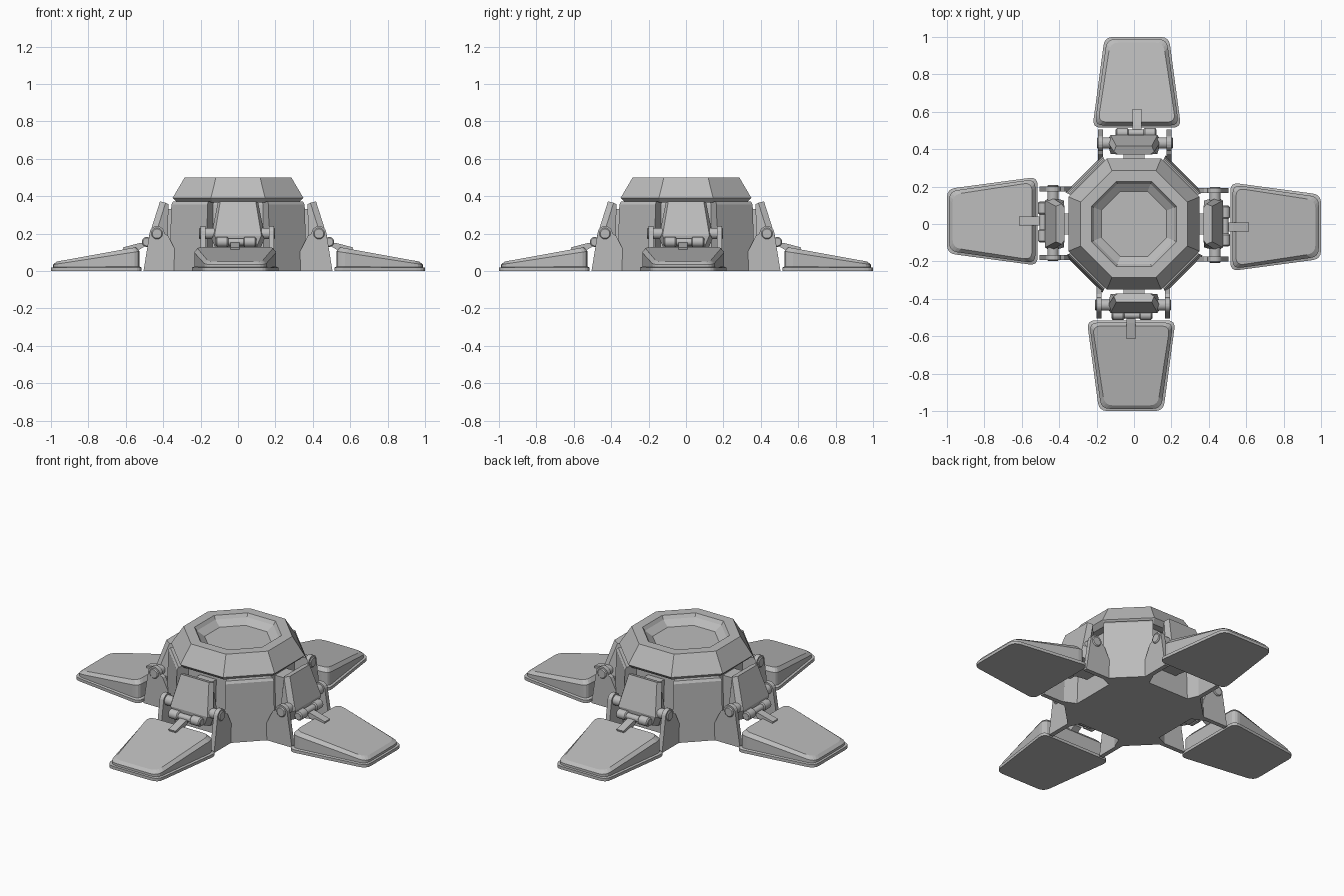
import bpy
import bmesh
from math import radians, cos, sin, pi
from mathutils import Matrix, Vector

cube = bpy.data.objects.get("Cube")
if cube:
    bpy.data.objects.remove(cube, do_unlink=True)

grey = bpy.data.materials.new("plain grey metal")
grey.use_nodes = True
COLOUR = (0.5, 0.5, 0.5, 1)
grey.diffuse_color = COLOUR
grey.node_tree.nodes["Principled BSDF"].inputs["Base Color"].default_value = COLOUR


def finish(name, bm, turn=0, bevel=0, smooth=False):
    """Turn the mesh about z and make an object of it."""
    bmesh.ops.recalc_face_normals(bm, faces=bm.faces)
    bm.transform(Matrix.Rotation(radians(turn), 4, 'Z'))
    mesh = bpy.data.meshes.new(name)
    bm.to_mesh(mesh)
    bm.free()
    mesh.materials.append(grey)
    obj = bpy.data.objects.new(name, mesh)
    bpy.context.collection.objects.link(obj)
    if bevel:
        mod = obj.modifiers.new("edge", 'BEVEL')
        mod.width = bevel
        mod.segments = 1
    if smooth:
        bpy.ops.object.select_all(action='DESELECT')
        obj.select_set(True)
        bpy.context.view_layer.objects.active = obj
        bpy.ops.object.shade_smooth_by_angle(angle=radians(35))
    return obj


def loft(rings):
    """Skin a stack of equal rings and cap both ends."""
    bm = bmesh.new()
    loops = [[bm.verts.new(p) for p in ring] for ring in rings]
    n = len(loops[0])
    for low, high in zip(loops, loops[1:]):
        for i in range(n):
            j = (i + 1) % n
            bm.faces.new((low[i], low[j], high[j], high[i]))
    bm.faces.new(loops[0][::-1])
    bm.faces.new(loops[-1])
    return bm


def octagon(apothem, z):
    r = apothem / cos(pi / 8)
    return [(r * cos(pi / 8 + k * pi / 4), r * sin(pi / 8 + k * pi / 4), z) for k in range(8)]


def side_profile(points, x0, x1):
    """Extrude a y-z outline across x."""
    return loft([[(x, y, z) for y, z in points] for x in (x0, x1)])


def rod(x0, x1, y, z, r, sides=20):
    return side_profile([(y + r * cos(2 * pi * k / sides), z + r * sin(2 * pi * k / sides))
                         for k in range(sides)], x0, x1)


def rounded(corners, r, steps=5):
    """Round the corners of a flat outline with arcs."""
    out = []
    n = len(corners)
    for i in range(n):
        p = Vector(corners[i])
        a = p + (Vector(corners[i - 1]) - p).normalized() * r
        b = p + (Vector(corners[(i + 1) % n]) - p).normalized() * r
        for k in range(steps):
            t = k / (steps - 1)
            out.append(a * (1 - t) ** 2 + p * (2 * t * (1 - t)) + b * t ** 2)
    return out


# Hub: body with a recess for each leg, then the faceted collar and its dish
def body_ring(s, z):
    quarter = [(-0.36, -0.165), (-0.165, -0.36), (-0.135, -0.29), (0.135, -0.29)]
    return [Matrix.Rotation(q * pi / 2, 2) @ Vector(p) * s for q in range(4) for p in quarter]


rings = []
for s, z in ((1.02, 0), (0.99, 0.355), (0.965, 0.37)):
    rings.append([(p.x, p.y, z) for p in body_ring(s, z)])
finish("hub_body", loft(rings))

COLLAR = [(0.325, 0.365), (0.335, 0.375), (0.35, 0.39), (0.285, 0.5), (0.228, 0.5),
          (0.215, 0.48), (0.175, 0.45)]
finish("hub_collar", loft([octagon(a, z) for a, z in COLLAR]))

FOOT_X = -0.015


# Foot outline at a given inset; top heights follow the slope to the toe
def foot_ring(inset, z_heel, z_toe):
    heel, toe = -0.515 - inset, -1 + inset
    corners = [(-0.237 + inset, heel), (-0.172 + inset, toe),
               (0.172 - inset, toe), (0.237 - inset, heel)]
    ring = []
    for p in rounded(corners, 0.045):
        t = (p.y - heel) / (toe - heel)
        ring.append((p.x + FOOT_X, p.y, z_heel + (z_toe - z_heel) * t))
    return ring


for name, turn in (("front", 0), ("left", 90), ("back", 180), ("right", 270)):
    # Foot pad with a rim flange and chamfered sloping top
    foot = loft([foot_ring(0, 0, 0), foot_ring(0, 0.018, 0.018), foot_ring(0.012, 0.024, 0.02),
                 foot_ring(0.012, 0.105, 0.034), foot_ring(0.03, 0.127, 0.05)])
    finish(name + "_foot", foot, turn)

    # Tongue joining the foot top to the ankle hinge
    tongue = [(-0.49, 0.155), (-0.50, 0.13), (-0.535, 0.11), (-0.61, 0.11), (-0.615, 0.126),
              (-0.53, 0.148)]
    finish(name + "_foot_tongue", side_profile(tongue, FOOT_X - 0.024, FOOT_X + 0.024), turn)

    # Ankle hinge: thin axle with two thicker knuckles
    finish(name + "_hinge_axle", rod(-0.12, 0.10, -0.487, 0.155, 0.019), turn, smooth=True)
    for side, x in (("a", -0.085), ("b", 0.063)):
        finish(name + "_hinge_knuckle_" + side,
               rod(x - 0.033, x + 0.033, -0.487, 0.155, 0.027), turn, 0.006, True)

    # Sloping shin armour, wider toward the ankle, with chamfered sides
    def shin_ring(y, z, w_out, w_in, depth, drop):
        return [(-w_out, y, z), (w_out, y, z), (w_in, y + 0.03, z - drop / 2),
                (w_in - 0.02, y + depth, z - drop), (0.02 - w_in, y + depth, z - drop),
                (-w_in, y + 0.03, z - drop / 2)]
    shin = loft([shin_ring(-0.468, 0.13, 0.1, 0.12, 0.09, 0.02),
                 shin_ring(-0.475, 0.19, 0.125, 0.145, 0.1, 0.02),
                 shin_ring(-0.417, 0.372, 0.095, 0.108, 0.045, 0.015)])
    finish(name + "_shin", shin, turn)

    # Link block running from the hub recess to the shin
    link = [(-0.27, 0.12), (-0.44, 0.1), (-0.44, 0.25), (-0.39, 0.33), (-0.27, 0.33)]
    finish(name + "_link", side_profile(link, -0.055, 0.055), turn)

    # Pivot pin through the two hub brackets
    finish(name + "_pivot_pin", rod(-0.208, 0.198, -0.433, 0.2, 0.03), turn, 0.005, True)

    # Brackets: tapered plates with a rounded eye at the top
    eye = [(-0.433 + 0.04 * cos(radians(a)), 0.2 + 0.04 * sin(radians(a)))
           for a in range(0, 181, 20)]
    plate = [(-0.505, 0), (-0.31, 0), (-0.33, 0.1), (-0.375, 0.19)] + eye
    for side, x in (("a", -0.2), ("b", 0.165)):
        finish(name + "_bracket_" + side, side_profile(plate, x, x + 0.027), turn)
